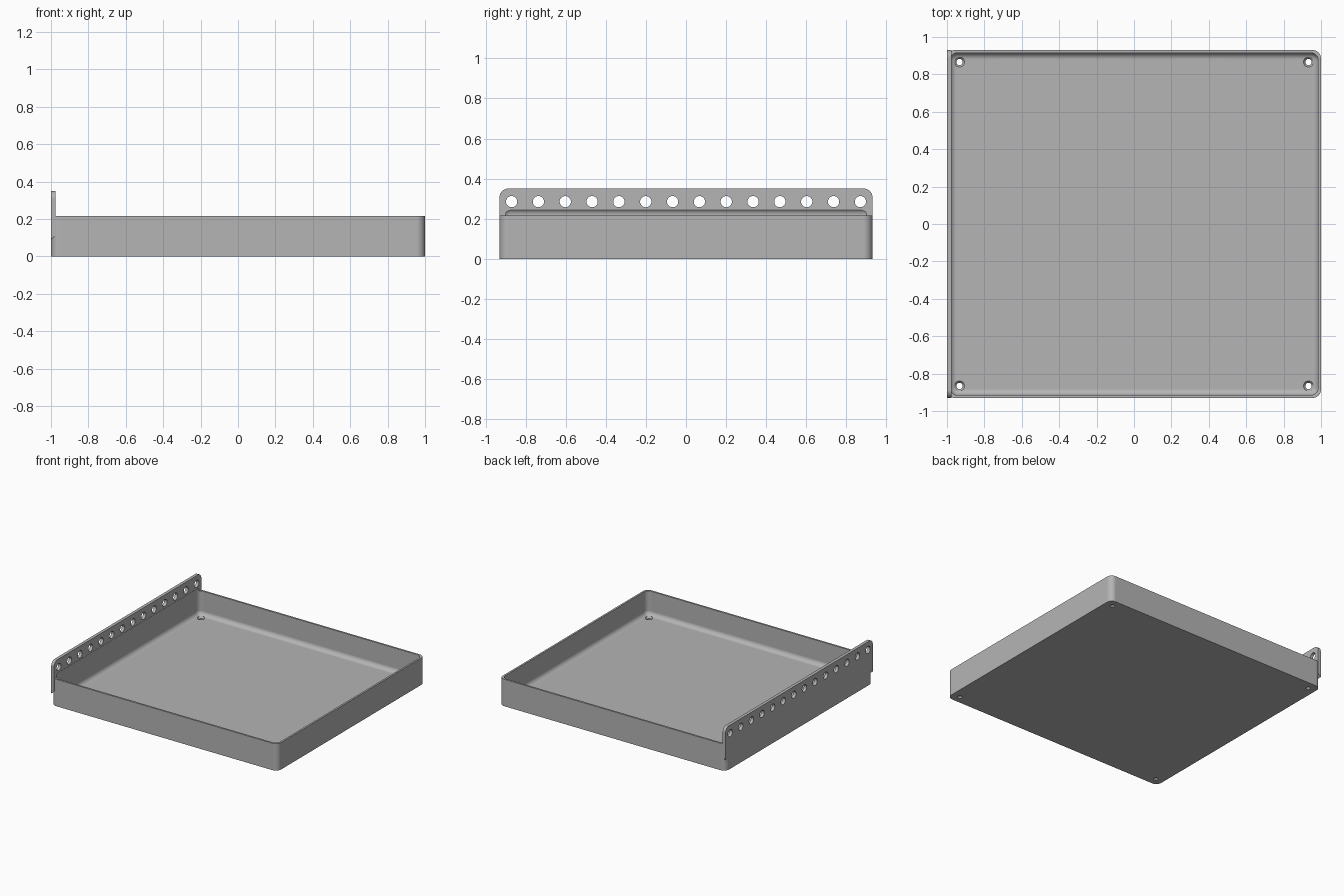
import bpy
import bmesh
from math import cos, sin, pi, radians
from mathutils import Vector

cube = bpy.data.objects.get("Cube")
if cube:
    bpy.data.objects.remove(cube, do_unlink=True)

HALF_X, HALF_Y = 1.0, 0.93
RIM, FLOOR, WALL = 0.215, 0.024, 0.015
FILLET = 0.035
LIP_X, LIP_TOP = -0.975, 0.35

grey = bpy.data.materials.new("plain grey")
grey.use_nodes = True
grey.diffuse_color = (0.46, 0.46, 0.46, 1)
grey.node_tree.nodes["Principled BSDF"].inputs["Base Color"].default_value = grey.diffuse_color


def rounded_rect(inset, z, radius):
    """Ring of points around the tray outline, moved inwards by inset."""
    pts = []
    for q, (sx, sy) in enumerate([(1, 1), (-1, 1), (-1, -1), (1, -1)]):
        for i in range(9):
            a = (q + i / 8) * pi / 2
            pts.append(Vector((sx * (HALF_X - inset - radius) + radius * cos(a),
                               sy * (HALF_Y - inset - radius) + radius * sin(a), z)))
    return pts


def circle(centre, radius, u, v, count=32):
    return [centre + radius * (cos(2 * pi * i / count) * u + sin(2 * pi * i / count) * v)
            for i in range(count)]


def loft(bm, rings):
    """Closed solid through rings of equal point count."""
    rows = [[bm.verts.new(p) for p in ring] for ring in rings]
    n = len(rows[0])
    for a, b in zip(rows, rows[1:]):
        for i in range(n):
            bm.faces.new((a[i], a[(i + 1) % n], b[(i + 1) % n], b[i]))
    bm.faces.new(rows[0][::-1])
    bm.faces.new(rows[-1])


def make_object(name, bm):
    bmesh.ops.recalc_face_normals(bm, faces=bm.faces)
    mesh = bpy.data.meshes.new(name)
    bm.to_mesh(mesh)
    bm.free()
    mesh.materials.append(grey)
    obj = bpy.data.objects.new(name, mesh)
    bpy.context.collection.objects.link(obj)
    return obj


def combine(target, tool, operation):
    mod = target.modifiers.new(tool.name, 'BOOLEAN')
    mod.operation, mod.solver, mod.object = operation, 'EXACT', tool
    bpy.context.view_layer.objects.active = target
    bpy.ops.object.modifier_apply(modifier=mod.name)
    bpy.data.objects.remove(tool, do_unlink=True)


X, Y, Z = Vector((1, 0, 0)), Vector((0, 1, 0)), Vector((0, 0, 1))

# Tray block with rounded upright corners
bm = bmesh.new()
loft(bm, [rounded_rect(0, z, 0.045) for z in (0, RIM)])
tray = make_object("tray", bm)

# Raised mounting strip: sloped underside, rounded top corners
bm = bmesh.new()
profile = [(-HALF_X, 0.09), (LIP_X, 0.115), (LIP_X, LIP_TOP), (-HALF_X, LIP_TOP)]
loft(bm, [[Vector((x, y, z)) for x, z in profile] for y in (-HALF_Y, HALF_Y)])
corners = [e for e in bm.edges
           if all(v.co.z > LIP_TOP - 0.001 for v in e.verts)
           and abs(e.verts[0].co.y - e.verts[1].co.y) < 0.001]
bmesh.ops.bevel(bm, geom=corners, offset=0.042, segments=8, profile=0.5, affect='EDGES')
combine(tray, make_object("mounting_strip", bm), 'UNION')

# Cavity with filleted floor; its tapered top undercuts the strip
bm = bmesh.new()
rings = []
for i in range(9):
    a = i / 8 * pi / 2
    inset = FILLET * (1 - sin(a))
    rings.append(rounded_rect(WALL + inset, FLOOR + FILLET * (1 - cos(a)),
                              max(0.04 - inset, 0.005)))
for inset, z in [(0, RIM + 0.006), (0.003, RIM + 0.018), (0.012, RIM + 0.03)]:
    rings.append(rounded_rect(WALL + inset, z, 0.04 - inset))
loft(bm, rings)
combine(tray, make_object("cavity", bm), 'DIFFERENCE')

# Row of holes through the strip, countersunk holes through the floor
bm = bmesh.new()
for i in range(14):
    y = -0.87 + 1.74 * i / 13
    loft(bm, [circle(Vector((x, y, 0.285)), 0.028, Y, Z) for x in (-1.05, -0.92)])
for sx in (-1, 1):
    for sy in (-1, 1):
        loft(bm, [circle(Vector((sx * 0.933, sy * 0.866, z)), r, X, Y)
                  for z, r in [(-0.02, 0.017), (0.012, 0.017),
                               (FLOOR, 0.027), (0.06, 0.027)]])
combine(tray, make_object("holes", bm), 'DIFFERENCE')

# Smooth curves, flat panels
bpy.ops.object.select_all(action='DESELECT')
tray.select_set(True)
bpy.context.view_layer.objects.active = tray
bpy.ops.object.shade_smooth_by_angle(angle=radians(30))
weighted = tray.modifiers.new("even_shading", 'WEIGHTED_NORMAL')
weighted.keep_sharp = True
